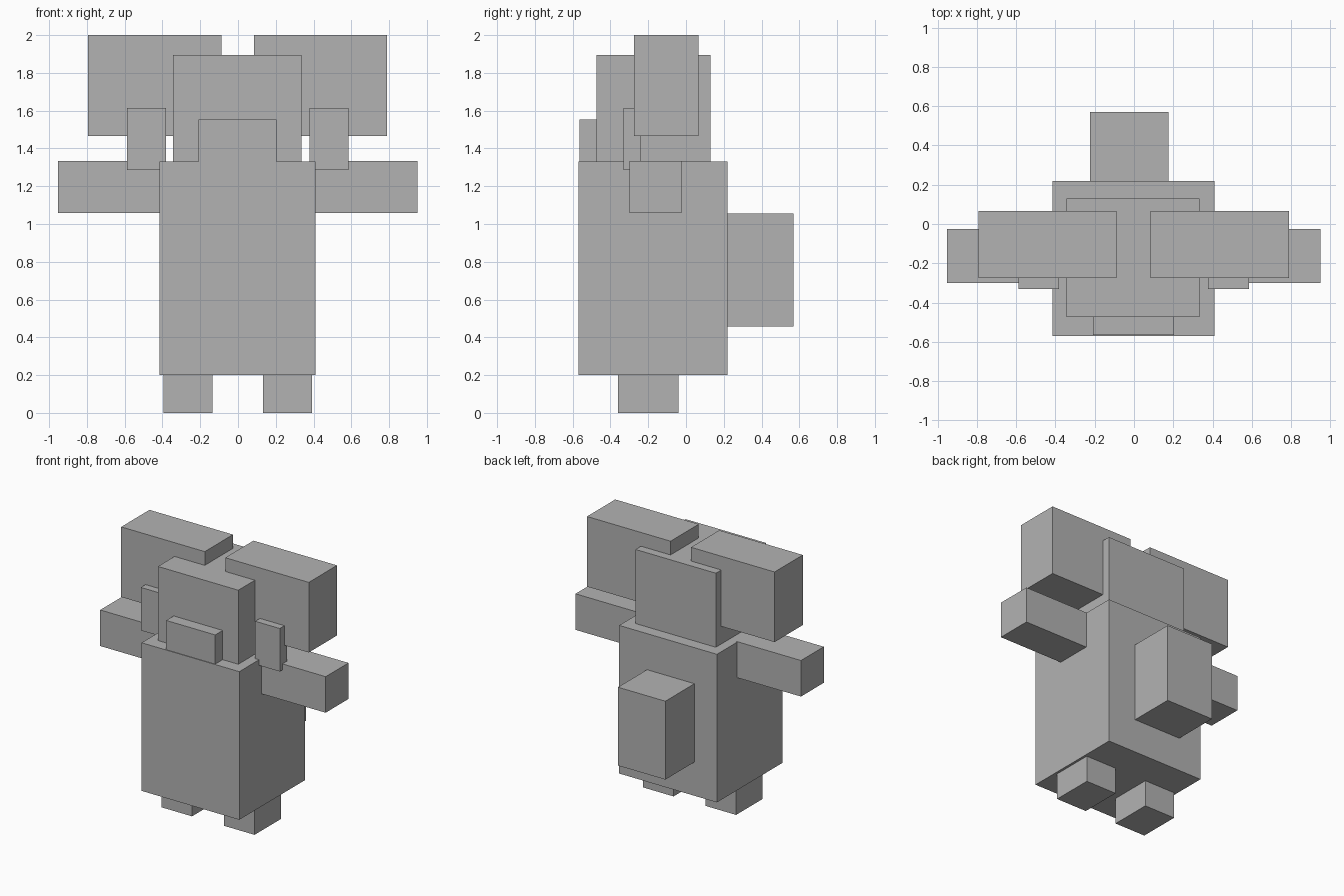
import bpy
import bmesh
from mathutils import Vector

default = bpy.data.objects.get("Cube")
if default:
    bpy.data.objects.remove(default, do_unlink=True)

# One plain grey for the whole figure
grey = bpy.data.materials.new("plain grey")
grey.use_nodes = True
colour = (0.45, 0.45, 0.45, 1)
grey.diffuse_color = colour
grey.node_tree.nodes["Principled BSDF"].inputs["Base Color"].default_value = colour


def box(name, x, y, z):
    """Add a block spanning the given (low, high) range on each axis."""
    low, high = (Vector(corner) for corner in zip(x, y, z))
    mesh = bpy.data.meshes.new(name)
    bm = bmesh.new()
    bmesh.ops.create_cube(bm, size=1)
    bmesh.ops.scale(bm, vec=high - low, verts=bm.verts)
    bm.to_mesh(mesh)
    bm.free()
    mesh.materials.append(grey)
    obj = bpy.data.objects.new(name, mesh)
    obj.location = (low + high) / 2
    bpy.context.collection.objects.link(obj)


def pair(name, x, y, z):
    """Add a left block and its mirror on the right."""
    box("left_" + name, x, y, z)
    box("right_" + name, (-x[1] - 0.003, -x[0] - 0.003), y, z)


# Trunk, head and tail
box("body", (-0.415, 0.41), (-0.57, 0.22), (0.2, 1.33))
box("head", (-0.343, 0.335), (-0.475, 0.13), (1.33, 1.895))
box("snout", (-0.21, 0.203), (-0.565, -0.475), (1.33, 1.553))
box("tail", (-0.225, 0.175), (0.22, 0.57), (0.457, 1.055))

# Paired limbs and ears
pair("leg", (0.133, 0.392), (-0.36, -0.04), (0, 0.2))
pair("arm", (0.4, 0.95), (-0.3, -0.025), (1.058, 1.333))
pair("ear", (0.085, 0.79), (-0.275, 0.065), (1.465, 2))
pair("inner_ear", (0.378, 0.585), (-0.332, -0.242), (1.287, 1.615))
